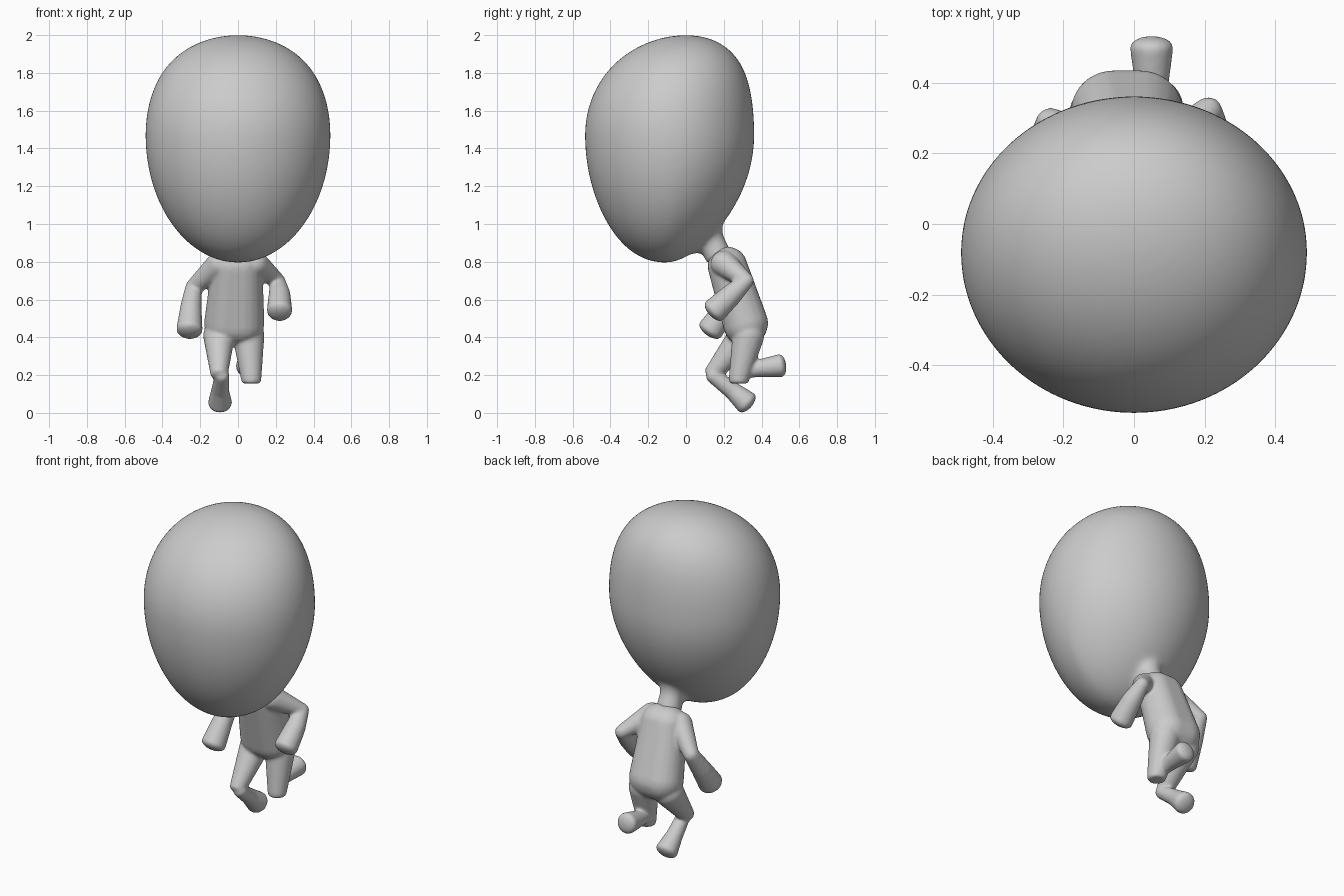
import bpy, bmesh
from mathutils import Vector

cube = bpy.data.objects.get("Cube")
if cube:
    bpy.data.objects.remove(cube, do_unlink=True)

colour = (0.6, 0.6, 0.6, 1)
grey = bpy.data.materials.new("plain grey")
grey.use_nodes = True
grey.diffuse_color = colour
grey.node_tree.nodes["Principled BSDF"].inputs["Base Color"].default_value = colour


def ball_points(radius):
    """Points spread evenly over a ball, used for every joint."""
    ball = bmesh.new()
    bmesh.ops.create_icosphere(ball, subdivisions=3, radius=radius)
    points = [vert.co.copy() for vert in ball.verts]
    ball.free()
    return points


def wrap(bm, *joints, floor=0, blunt=False):
    """Stretch a skin around round joints (x, y, z, radius), cut flat at the floor height."""
    along = (Vector(joints[-1][:3]) - Vector(joints[0][:3])).normalized()
    points = []
    for joint in joints:
        x, y, z, radius = joint
        for offset in ball_points(radius):
            # A blunt end is a ball pressed to half its length
            if blunt and joint == joints[-1]:
                offset -= along * offset.dot(along) / 2
            place = Vector((x, y, z)) + offset
            place.z = max(place.z, floor)
            points.append(bm.verts.new(place))
    bmesh.ops.convex_hull(bm, input=points)
    loose = [point for point in points if point.is_valid and not point.link_faces]
    bmesh.ops.delete(bm, geom=loose, context='VERTS')


def limb(bm, *joints):
    """Chain of tapered segments, bending at each joint and ending blunt."""
    for start, end in zip(joints, joints[1:]):
        wrap(bm, start, end, blunt=end == joints[-1])


def finish(bm, name, voxel, rounds):
    """Fuse the overlapping volumes into one soft skin."""
    bmesh.ops.recalc_face_normals(bm, faces=bm.faces)
    mesh = bpy.data.meshes.new(name)
    bm.to_mesh(mesh)
    bm.free()
    mesh.materials.append(grey)
    obj = bpy.data.objects.new(name, mesh)
    bpy.context.collection.objects.link(obj)
    fuse = obj.modifiers.new("fuse", 'REMESH')
    fuse.mode = 'VOXEL'
    fuse.voxel_size = voxel
    fuse.use_smooth_shade = True
    soften = obj.modifiers.new("soften", 'SMOOTH')
    soften.factor = 0.5
    soften.iterations = rounds


def shape_head(point):
    """Turn a point of a unit ball into a point of the egg-shaped head."""
    x, y, z = point
    up, down, back = max(z, 0), max(-z, 0), max(y, 0)
    # The crown is full and leans back; the lower back pinches in towards the neck
    full = 1 + 0.12 * up * up
    pinch = 1 - 0.35 * down * down * back
    if y > 0:
        y *= 0.97 - 0.23 * down * down
    lean = 0.08 * up * up - 0.03 * down ** 4
    height = 0.53 * up - 0.675 * down
    return Vector((0.49 * x * full * pinch, 0.455 * y * full + lean - 0.08, 1.47 + height))


# Large head whose underside runs back into a short neck
head = bmesh.new()
bmesh.ops.create_uvsphere(head, u_segments=64, v_segments=48, radius=1)
for vert in head.verts:
    vert.co = shape_head(vert.co)
wrap(head, (0, -0.05, 0.97, 0.14), (0, 0.09, 0.92, 0.07), (0, 0.05, 1.1, 0.15))
limb(head, (0, 0.05, 1.07, 0.14), (0, 0.13, 0.93, 0.065), (0, 0.17, 0.83, 0.075))
finish(head, "head_and_neck", 0.012, 25)

# Torso leaning forward from the hips
body = bmesh.new()
torso = []
for side in (-1, 1):
    torso.append((0.03 * side - 0.005, 0.22, 0.775, 0.105))
    torso.append((0.04 * side - 0.02, 0.315, 0.475, 0.12))
wrap(body, *torso)

# Bent arms ending in mitten hands
limb(body, (0.09, 0.2, 0.79, 0.07), (0.21, 0.32, 0.7, 0.04),
     (0.22, 0.24, 0.625, 0.058), (0.22, 0.15, 0.54, 0.068))
limb(body, (-0.1, 0.2, 0.785, 0.07), (-0.235, 0.285, 0.665, 0.044),
     (-0.25, 0.21, 0.555, 0.057), (-0.257, 0.13, 0.44, 0.07))

# Left leg: thigh cut flat at the knee, shin kicked backwards
wrap(body, (0.055, 0.33, 0.41, 0.085), (0.07, 0.28, 0.18, 0.054), floor=0.155)
limb(body, (0.055, 0.29, 0.215, 0.035), (0.05, 0.38, 0.235, 0.046), (0.05, 0.5, 0.25, 0.062))

# Right leg: knee forward, foot trailing on the ground
limb(body, (-0.1, 0.31, 0.41, 0.085), (-0.1, 0.138, 0.205, 0.046))
limb(body, (-0.085, 0.145, 0.195, 0.04), (-0.095, 0.25, 0.115, 0.048), (-0.095, 0.322, 0.053, 0.064))
finish(body, "body_and_limbs", 0.008, 10)
